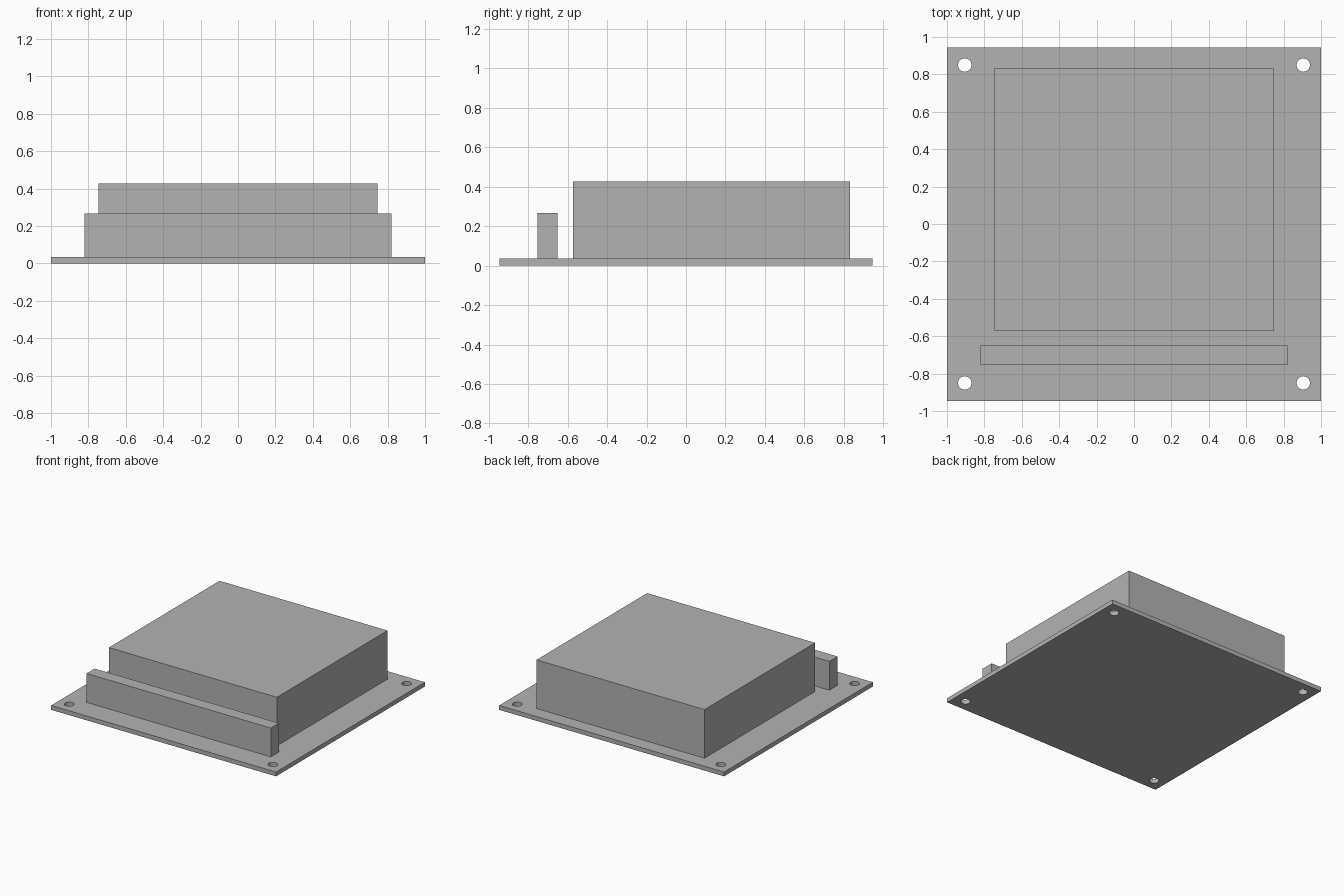
import bpy
import bmesh
from mathutils import Matrix, Vector

default = bpy.data.objects.get("Cube")
if default:
    bpy.data.objects.remove(default, do_unlink=True)

# Single grey material
grey = bpy.data.materials.new("grey")
grey.use_nodes = True
colour = (0.45, 0.45, 0.45, 1)
grey.diffuse_color = colour
grey.node_tree.nodes["Principled BSDF"].inputs["Base Color"].default_value = colour


def add_object(name, bm):
    mesh = bpy.data.meshes.new(name)
    bm.to_mesh(mesh)
    bm.free()
    mesh.materials.append(grey)
    obj = bpy.data.objects.new(name, mesh)
    bpy.context.collection.objects.link(obj)
    return obj


def box(name, low, high):
    low, high = Vector(low), Vector(high)
    bm = bmesh.new()
    bmesh.ops.create_cube(bm, size=1, matrix=Matrix.Translation((low + high) / 2)
                          @ Matrix.Diagonal((high - low).to_4d()))
    return add_object(name, bm)


PLATE_TOP = 0.035

# Mounting plate
plate = box("base_plate", (-1, -0.945, 0), (1, 0.945, PLATE_TOP))

# Four corner screw holes, cut through the plate
bm = bmesh.new()
for x in (-0.905, 0.905):
    for y in (-0.85, 0.85):
        bmesh.ops.create_cone(bm, cap_ends=True, segments=32, radius1=0.036,
                              radius2=0.036, depth=0.2,
                              matrix=Matrix.Translation((x, y, 0)))
cutter = add_object("hole_cutter", bm)
cutter.hide_render = True
cutter.hide_set(True)
cut = plate.modifiers.new("screw_holes", "BOOLEAN")
cut.operation = "DIFFERENCE"
cut.solver = "EXACT"
cut.object = cutter

# Apply the cut and drop the cutter
bpy.context.view_layer.update()
cut_mesh = bpy.data.meshes.new_from_object(
    plate.evaluated_get(bpy.context.evaluated_depsgraph_get()))
plate.modifiers.clear()
plate.data = cut_mesh
bpy.data.objects.remove(cutter, do_unlink=True)

# Smooth hole walls, sharp rims
bpy.context.view_layer.objects.active = plate
plate.select_set(True)
bpy.ops.object.shade_smooth_by_angle()

# Main housing and the connector strip in front of it
box("main_housing", (-0.747, -0.573, PLATE_TOP), (0.747, 0.832, 0.426))
box("connector_strip", (-0.82, -0.753, PLATE_TOP), (0.82, -0.65, 0.267))
